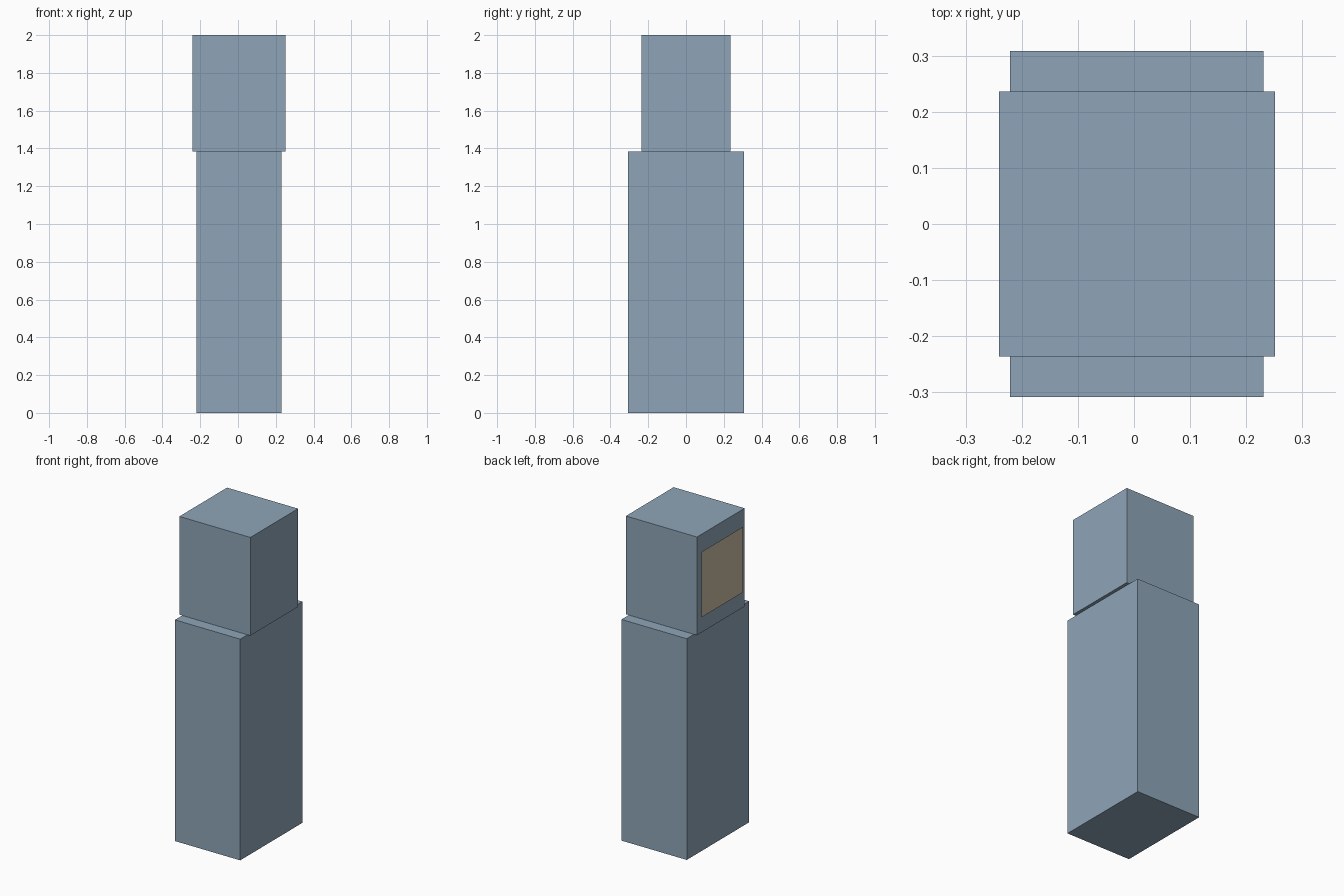
import bpy
import math

if "Cube" in bpy.data.objects:
    bpy.data.objects.remove(bpy.data.objects["Cube"])


def material(name, rgb):
    m = bpy.data.materials.new(name)
    m.diffuse_color = (*rgb, 1.0)
    m.use_nodes = True
    m.node_tree.nodes["Principled BSDF"].inputs["Base Color"].default_value = m.diffuse_color
    return m


blue = material("dusty_blue", (0.275, 0.376, 0.479))
tan = material("pale_tan", (0.59, 0.49, 0.36))

CX = 0.005       # common centre line of both blocks
SPLIT = 1.385    # height where the head rests on the body


def block(name, width, depth, z0, z1, mat):
    bpy.ops.mesh.primitive_cube_add(size=1, location=(CX, 0, (z0 + z1) / 2))
    ob = bpy.context.object
    ob.name = name
    ob.scale = (width, depth, z1 - z0)
    bpy.ops.object.transform_apply(location=False, rotation=False, scale=True)
    ob.data.materials.append(mat)
    return ob


# Tall body and the head block on top of it
block("body", 0.452, 0.616, 0.0, SPLIT, blue)
block("head", 0.492, 0.472, SPLIT, 2.0, blue)

# Thin square face panel floating just off the left side of the head
bpy.ops.mesh.primitive_plane_add(size=0.41, location=(-0.251, 0, (SPLIT + 2.0) / 2),
                                 rotation=(0, -math.pi / 2, 0))
panel = bpy.context.object
panel.name = "face_panel"
panel.data.materials.append(tan)
bpy.ops.object.transform_apply(location=False, rotation=True, scale=False)
